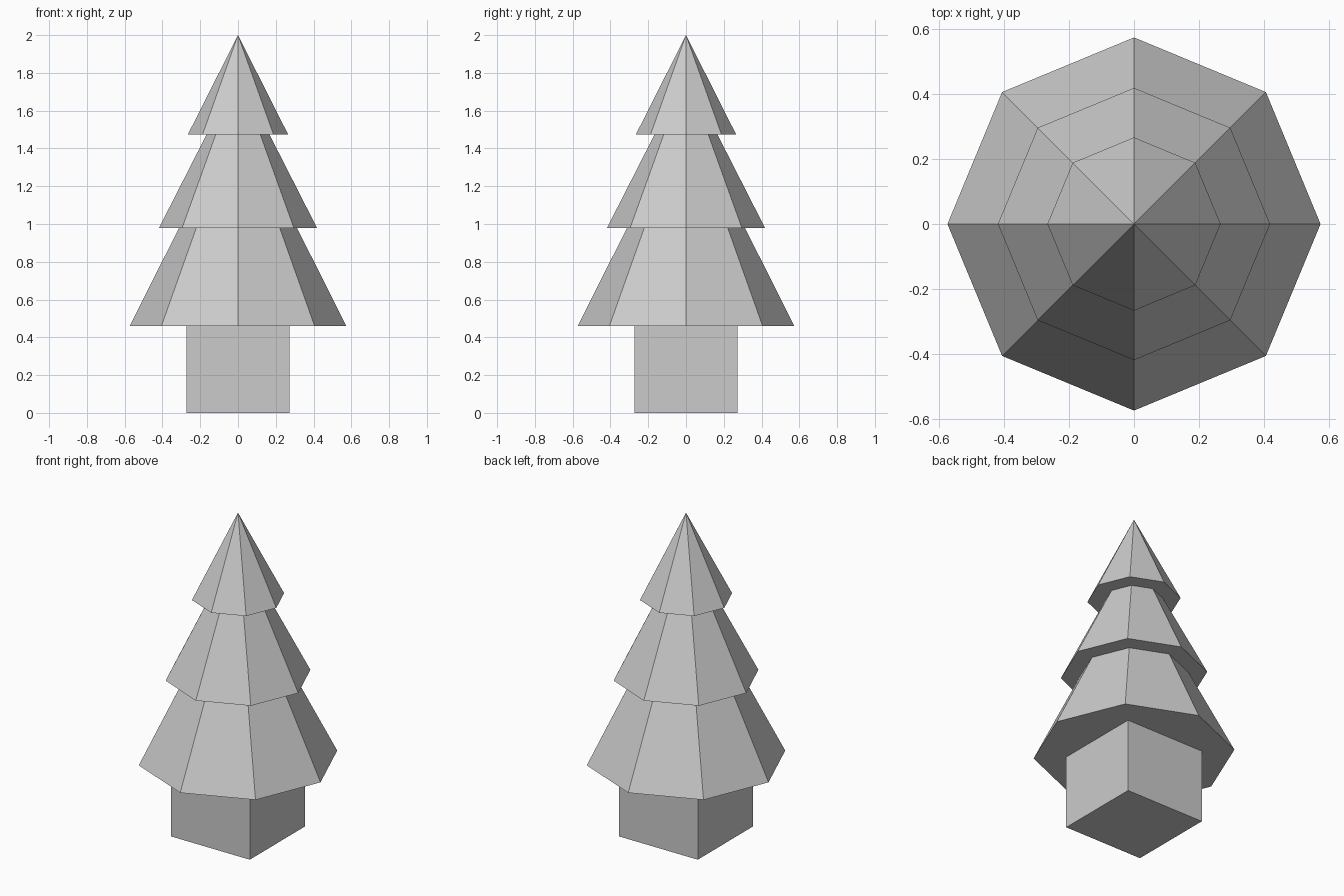
import bpy, bmesh
from math import cos, sin, tau

if "Cube" in bpy.data.objects:
    bpy.data.objects.remove(bpy.data.objects["Cube"])

SIDES = 8


def finish(bm, name):
    bmesh.ops.recalc_face_normals(bm, faces=bm.faces)
    mesh = bpy.data.meshes.new(name)
    bm.to_mesh(mesh)
    bm.free()
    obj = bpy.data.objects.new(name, mesh)
    bpy.context.collection.objects.link(obj)
    return obj


# Square trunk
bm = bmesh.new()
bmesh.ops.create_cube(bm, size=1)
bmesh.ops.scale(bm, vec=(0.547, 0.547, 0.461), verts=bm.verts)
bmesh.ops.translate(bm, vec=(0, 0, 0.461 / 2), verts=bm.verts)
finish(bm, "trunk")

# Stepped foliage: (radius, height) rings from the lowest skirt upwards
profile = [(0.573, 0.461), (0.312, 0.98),
           (0.418, 0.98), (0.167, 1.473),
           (0.266, 1.473)]
bm = bmesh.new()
rings = [[bm.verts.new((r * cos(tau * i / SIDES), r * sin(tau * i / SIDES), z))
          for i in range(SIDES)] for r, z in profile]
bm.faces.new(rings[0])
for low, high in zip(rings, rings[1:]):
    for i in range(SIDES):
        j = (i + 1) % SIDES
        bm.faces.new((low[i], low[j], high[j], high[i]))

# Pointed tip
tip = bm.verts.new((0, 0, 2))
for i in range(SIDES):
    bm.faces.new((rings[-1][i], rings[-1][(i + 1) % SIDES], tip))
finish(bm, "foliage")
